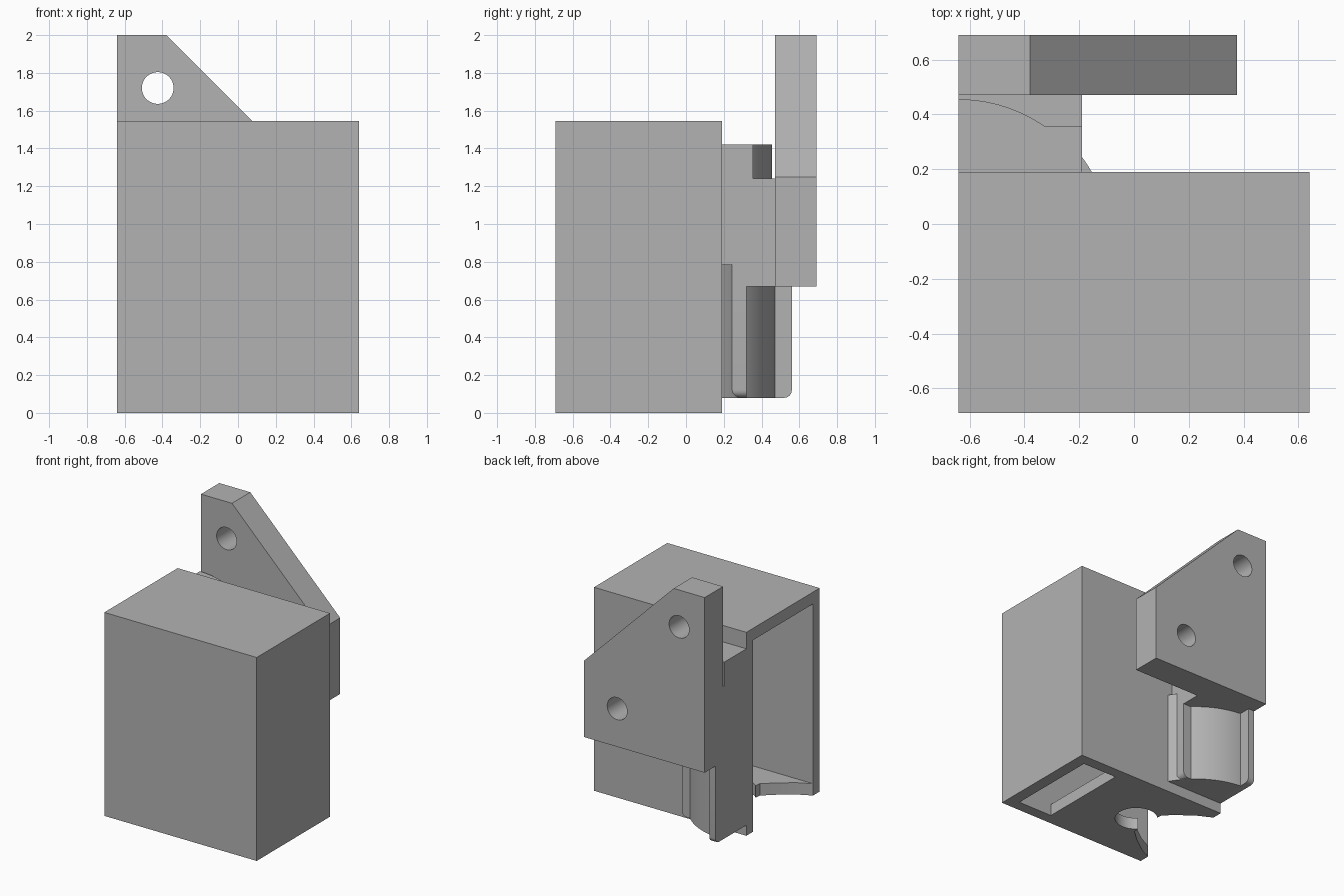
import bpy, bmesh, math
from mathutils import Vector

if "Cube" in bpy.data.objects:
    bpy.data.objects.remove(bpy.data.objects["Cube"])

grey = bpy.data.materials.new("plain grey")
grey.use_nodes = True
COLOUR = (0.45, 0.45, 0.45, 1)
grey.diffuse_color = COLOUR
grey.node_tree.nodes["Principled BSDF"].inputs["Base Color"].default_value = COLOUR

LEFT, BACK = -0.64, 0.19      # open side and rear wall of the case
RIB = -0.19                   # outer side of the rear rib


def prism(name, outline, low, high, axis="z", round_edge=None, radius=0.04):
    """Extrude an outline along z (points are x, y) or y (points are x, z)."""
    bm = bmesh.new()
    place = (lambda a, b: (a, b, low)) if axis == "z" else (lambda a, b: (a, low, b))
    face = bm.faces.new([bm.verts.new(place(a, b)) for a, b in outline])
    new = bmesh.ops.extrude_face_region(bm, geom=[face])["geom"]
    step = Vector((0, 0, high - low)) if axis == "z" else Vector((0, high - low, 0))
    bmesh.ops.translate(bm, vec=step, verts=[v for v in new if isinstance(v, bmesh.types.BMVert)])
    if round_edge:
        edges = [e for e in bm.edges if all(round_edge(v.co) for v in e.verts)]
        bmesh.ops.bevel(bm, geom=edges, offset=radius, segments=6, profile=0.5, affect="EDGES")
    bmesh.ops.recalc_face_normals(bm, faces=bm.faces)
    mesh = bpy.data.meshes.new(name)
    bm.to_mesh(mesh)
    bm.free()
    obj = bpy.data.objects.new(name, mesh)
    bpy.context.collection.objects.link(obj)
    mesh.materials.append(grey)
    return obj


def rect(x0, x1, y0, y1):
    return [(x0, y0), (x1, y0), (x1, y1), (x0, y1)]


def arc(cx, cy, r, start, end, n=24):
    return [(cx + r * math.cos(start + (end - start) * i / n),
             cy + r * math.sin(start + (end - start) * i / n)) for i in range(n + 1)]


def cut(obj, cutters):
    bpy.context.view_layer.objects.active = obj
    for c in cutters:
        c.hide_render = True
        mod = obj.modifiers.new("cut", "BOOLEAN")
        mod.operation, mod.solver, mod.object = "DIFFERENCE", "EXACT", c
        bpy.ops.object.modifier_apply(modifier=mod.name)
        bpy.data.objects.remove(c)


# Hollow case, open on one side
case = prism("case", rect(LEFT, 0.64, -0.69, BACK), 0, 1.545)
cavity = prism("cavity_cutter", rect(-0.8, 0.55, -0.61, 0.11), 0.09, 1.455)
slot = prism("slot_cutter", rect(0.26, 0.55, -0.605, 0.105), -0.1, 0.2)

# Flared floor notch ending in a round hole
MID = -0.25
side = [(-0.8, 0.36), (LEFT, 0.36), (-0.54, 0.31), (-0.43, 0.23), (-0.34, 0.15)]
end = arc(-0.23, MID, 0.15, -math.radians(135), math.radians(135))
notch = prism("notch_cutter", [(x, MID - h) for x, h in side] + end
              + [(x, MID + h) for x, h in reversed(side)], -0.1, 0.2)
cut(case, [cavity, slot, notch])

# Mounting plate with two bolt holes
plate = prism("mounting_plate", [(LEFT, 0.67), (0.375, 0.67), (0.375, 1.248),
                                 (-0.38, 2), (LEFT, 2)], 0.47, 0.69, "y")
holes = [prism("hole_cutter", arc(x, z, 0.084, 0, math.tau, 48)[:-1], 0.3, 0.9, "y")
         for x, z in [(-0.425, 1.72), (0.095, 0.96)]]
cut(plate, holes)

# Rear rib joining the case and the plate
prism("rib", rect(LEFT, RIB, BACK, 0.47), 0.67, 1.24)

# Upper rounded boss
cy, r = -0.094, 0.549
a0, a1 = math.asin((0.355 - cy) / r), math.pi / 2
prism("upper_boss", [(LEFT, BACK), (RIB, BACK), (RIB, 0.355)]
      + arc(LEFT, cy, r, a0, a1), 1.24, 1.42)

# Lower rounded housing
cy, r = -0.085, 0.558
prism("lower_housing", [(LEFT, BACK)]
      + arc(LEFT, cy, r, math.asin((BACK - cy) / r), a1), 0.08, 0.785)

# Pad and fin beside the housing, with rounded lower edges
prism("lower_pad", rect(-0.5, RIB, BACK, 0.32), 0.08, 0.67,
      round_edge=lambda p: p.x > -0.2 and p.z < 0.1)
prism("lower_fin", rect(LEFT, -0.588, BACK, 0.56), 0.08, 0.67,
      round_edge=lambda p: p.y > 0.5 and p.z < 0.1)

# Smooth curved walls, crisp corners
for obj in bpy.context.scene.objects:
    obj.select_set(obj.type == "MESH")
bpy.context.view_layer.objects.active = case
bpy.ops.object.shade_smooth_by_angle(angle=math.radians(25))
